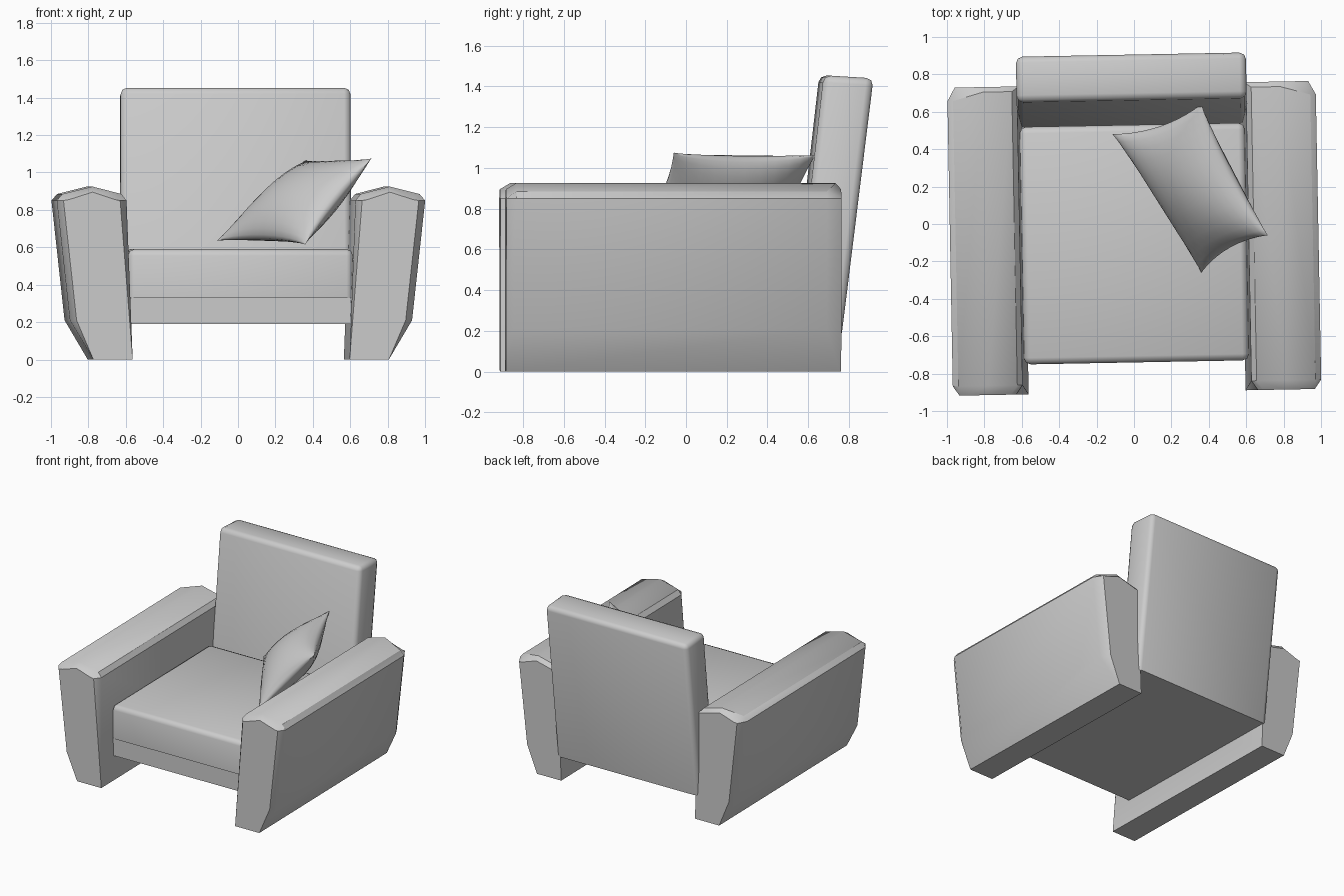
import bpy, bmesh, math
from mathutils import Vector

cube = bpy.data.objects.get("Cube")
if cube:
    bpy.data.objects.remove(cube)

# One fabric colour
fabric = bpy.data.materials.new("light_grey_fabric")
fabric.use_nodes = True
fabric.diffuse_color = (0.6, 0.6, 0.6, 1)
fabric.node_tree.nodes["Principled BSDF"].inputs["Base Color"].default_value = (0.6, 0.6, 0.6, 1)

TURN = math.radians(1.07)  # the chair stands slightly turned


def finish(name, bm, turn=TURN, angle=40):
    bmesh.ops.recalc_face_normals(bm, faces=bm.faces)
    mesh = bpy.data.meshes.new(name)
    bm.to_mesh(mesh)
    bm.free()
    mesh.materials.append(fabric)
    ob = bpy.data.objects.new(name, mesh)
    bpy.context.collection.objects.link(ob)
    ob.rotation_euler.z = turn
    bpy.ops.object.select_all(action='DESELECT')
    ob.select_set(True)
    bpy.context.view_layer.objects.active = ob
    bpy.ops.object.shade_smooth_by_angle(angle=math.radians(angle))
    return ob


def loft(bm, rings):
    """Join closed rings of points and cap both ends."""
    rows = [[bm.verts.new(p) for p in ring] for ring in rings]
    n = len(rows[0])
    for a, b in zip(rows, rows[1:]):
        for i in range(n):
            j = (i + 1) % n
            bm.faces.new((a[i], a[j], b[j], b[i]))
    bm.faces.new(rows[0])
    bm.faces.new(rows[-1])


def slab(name, profile, half_width, bevel):
    """Side profile (y, z) run across the chair, rounded except underneath."""
    bm = bmesh.new()
    loft(bm, [[(x, y, z) for y, z in profile] for x in (-half_width, half_width)])
    if bevel:
        low = min(v.co.z for v in bm.verts)
        edges = [e for e in bm.edges if max(v.co.z for v in e.verts) > low + 0.01]
        bmesh.ops.bevel(bm, geom=edges, offset=bevel, segments=2, profile=0.5, affect='EDGES')
    return finish(name, bm, angle=50)


# Seat and backrest
slab("seat_base", [(-0.73, 0.19), (0.53, 0.19), (0.53, 0.33), (-0.73, 0.33)], 0.6, 0)
slab("seat_cushion", [(-0.74, 0.33), (0.53, 0.33), (0.53, 0.59), (-0.74, 0.59)], 0.602, 0.035)
slab("backrest", [(0.52, 0.19), (0.755, 0.19), (0.91, 1.44), (0.665, 1.455)], 0.615, 0.035)

# Arms: profile (x, z) from inner foot, round the outside, to inner top
ARM = [(0.58, 0), (0.79, 0), (0.915, 0.21), (0.985, 0.85), (0.955, 0.885),
       (0.795, 0.925), (0.64, 0.885), (0.612, 0.85)]


def arm(name, side):
    front, shoulder, rear, end = [], [], [], []
    for i, (x, z) in enumerate(ARM):
        outer, top, foot = 2 <= i <= 4, z > 0.86, z == 0
        slim = 0 if foot else 0.035
        toward = -slim if x > 0.795 else slim if x < 0.7 else 0
        lower = 0.03 if top else 0
        front.append((side * (x + toward), -0.9, z - lower))
        shoulder.append((side * x, -0.9 if foot else -0.85, z))
        rear.append((side * x, 0.675 if outer else 0.72 if top else 0.74, z))
        end.append((side * (x - 0.04 if outer else x), 0.747, z - lower))
    bm = bmesh.new()
    loft(bm, [front, shoulder, rear, end])
    bmesh.ops.remove_doubles(bm, verts=bm.verts, dist=0.001)
    finish(name, bm, angle=35)


arm("left_arm", 1)
arm("right_arm", -1)

# Throw pillow: pinched, puffed grid between four corners
A, B, C, D = (Vector(p) for p in ((-0.115, 0.48, 0.635), (0.36, 0.64, 1.065),
                                  (0.715, -0.06, 1.075), (0.36, -0.26, 0.615)))
normal = (D - A + C - B).cross(B - A + C - D).normalized()
N = 14
bm = bmesh.new()
for face in (1, -1):
    grid = []
    for i in range(N + 1):
        row = []
        for j in range(N + 1):
            u, v = (math.sin(math.pi * (k / N - 0.5)) for k in (i, j))
            puff = max(0, (1 - u * u) * (1 - v * v))
            s = (1 + u * (1 - 0.1 * (1 - v * v))) / 2
            t = (1 + v * (1 - 0.1 * (1 - u * u))) / 2
            p = A.lerp(B, s).lerp(D.lerp(C, s), t)
            row.append(bm.verts.new(p + normal * face * 0.13 * puff ** 0.6))
        grid.append(row)
    for i in range(N):
        for j in range(N):
            bm.faces.new((grid[i][j], grid[i + 1][j], grid[i + 1][j + 1], grid[i][j + 1]))
bmesh.ops.remove_doubles(bm, verts=bm.verts, dist=0.0005)
finish("throw_pillow", bm, turn=0, angle=80)
